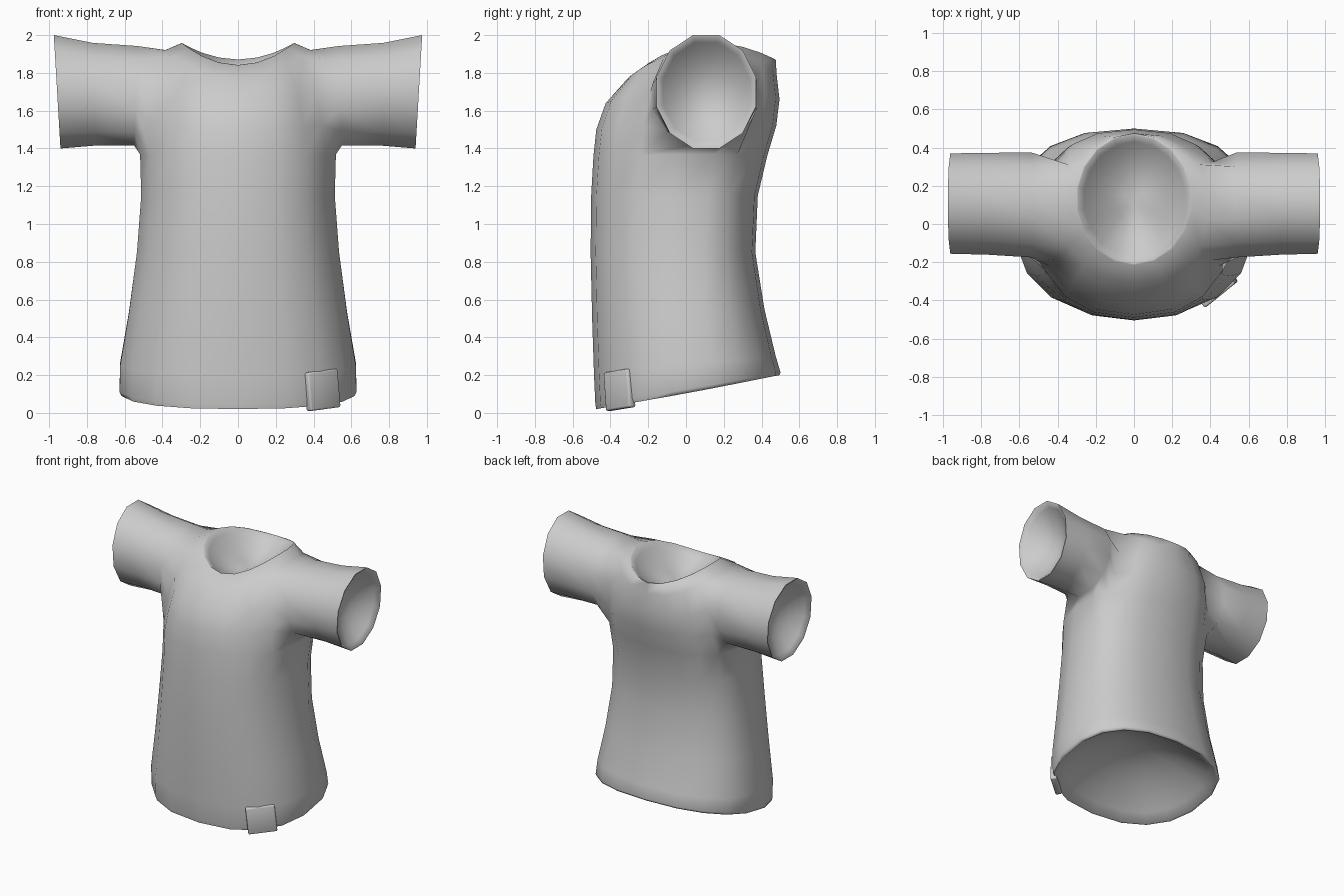
import bpy, bmesh, math
from mathutils import Vector, Matrix

if "Cube" in bpy.data.objects:
    bpy.data.objects.remove(bpy.data.objects["Cube"])

fabric = bpy.data.materials.new("grey fabric")
fabric.use_nodes = True
GREY = (0.6, 0.6, 0.6, 1)
fabric.diffuse_color = GREY
fabric.node_tree.nodes["Principled BSDF"].inputs["Base Color"].default_value = GREY

SEGS = 18


def finish(bm, name, angle):
    bmesh.ops.recalc_face_normals(bm, faces=bm.faces)
    mesh = bpy.data.meshes.new(name)
    bm.to_mesh(mesh)
    bm.free()
    mesh.materials.append(fabric)
    obj = bpy.data.objects.new(name, mesh)
    bpy.context.collection.objects.link(obj)
    bpy.ops.object.select_all(action="DESELECT")
    obj.select_set(True)
    bpy.context.view_layer.objects.active = obj
    bpy.ops.object.shade_smooth_by_angle(angle=math.radians(angle))


def bridge(bm, a, b):
    for i in range(len(a)):
        j = (i + 1) % len(a)
        bm.faces.new((a[i], a[j], b[j], b[i]))


def body_ring(bm, zf, zs, zb, rx, yf, cy, yb, power, fullness):
    """Ring with separate heights and depths at front, side and back."""
    verts = []
    for k in range(SEGS):
        a = math.radians(-30 + 360 * k / SEGS)
        c, s = math.cos(a), math.sin(a)
        y_end, z_end = (yf, zf) if s < 0 else (yb, zb)
        verts.append(bm.verts.new((math.copysign(rx * abs(c) ** fullness, c),
                                   cy + (y_end - cy) * abs(s) ** fullness,
                                   zs + (z_end - zs) * abs(s) ** power)))
    return verts


def dish(bm, loop, inward, depth):
    """Thin lip and a hollow bowl closing an opening."""
    centre = sum((v.co for v in loop), Vector()) / len(loop)
    previous = loop
    for s in (0.975, 0.87, 0.72, 0.54, 0.34, 0.14):
        drop = inward * depth * (0.95 - s * s) if s < 0.9 else Vector()
        ring = [bm.verts.new(centre + (v.co - centre) * s + drop) for v in loop]
        bridge(bm, previous, ring)
        previous = ring
    bm.faces.new(previous)


# Shirt body: rings from hem to neck
bm = bmesh.new()
profile = [
    (.02, .11, .20, .625, -.475, .04, .495, .84, .84),
    (.045, .13, .215, .635, -.48, .04, .50, .84, .84),
    (.20, .26, .30, .632, -.487, .03, .475, 1, .84),
    (.50, .53, .55, .585, -.497, .02, .415, 1, .84),
    (.85, .85, .85, .542, -.505, .02, .367, 1, .84),
    (1.15, 1.15, 1.15, .519, -.502, .04, .38, 1, .84),
    (1.36, 1.37, 1.36, .525, -.49, .07, .43, 1, .84),
    (1.50, 1.53, 1.52, .50, -.475, .10, .478, 2, .84),
    (1.64, 1.72, 1.66, .465, -.425, .11, .495, 2, .84),
    (1.775, 1.925, 1.79, .39, -.305, .11, .48, 2, .88),
    (1.84, 1.96, 1.87, .305, -.215, .13, .475, 2, 1),
]
rings = [body_ring(bm, *p) for p in profile]
LOW, HIGH = 6, 9
for r in range(len(rings) - 1):
    for k in range(SEGS):
        # Leave a three by three armhole on each side
        if LOW <= r < HIGH and k % 9 < 3:
            continue
        j = (k + 1) % SEGS
        bm.faces.new((rings[r][k], rings[r][j], rings[r + 1][j], rings[r + 1][k]))

# Sleeves: tubes growing out of the armholes
sleeve = [(.55, .53, .10, 1.679, .276, .263), (.76, .77, .106, 1.687, .268, .272),
          (.94, .975, .107, 1.70, .264, .30)]
for side, start in ((1, 0), (-1, 9)):
    low, mid1, mid2, high = (rings[r][start:start + 4] for r in range(LOW, HIGH + 1))
    previous = low + [mid1[3], mid2[3]] + high[::-1] + [mid2[0], mid1[0]]
    for x_low, x_high, cy, cz, ry, rz in sleeve:
        ring = []
        for k in range(12):
            a = math.radians(225 + 30 * k)
            y, z = side * math.cos(a), math.sin(a) / math.cos(math.radians(15))
            x = x_low + (x_high - x_low) * (z + 1) / 2
            ring.append(bm.verts.new((side * x, cy + ry * y * 1.03, cz + rz * z)))
        bridge(bm, previous, ring)
        previous = ring
    dish(bm, previous, Vector((-side, 0, 0)), 0.16)

dish(bm, rings[-1], Vector((0, 0, -1)), 0.18)
dish(bm, rings[0], Vector((0, 0, 1)), 0.25)
finish(bm, "shirt", 66)

# Small soft-edged label wrapped on the hem
bm = bmesh.new()
bmesh.ops.create_cube(bm, size=1)
bmesh.ops.transform(bm, verts=bm.verts, matrix=(
    Matrix.Translation((.445, -.352, .122)) @ Matrix.Rotation(math.radians(39), 4, "Z")
    @ Matrix.Rotation(math.radians(-6), 4, "Y") @ Matrix.Diagonal((.205, .045, .205, 1))))
bmesh.ops.bevel(bm, geom=bm.edges[:], offset=.01, segments=2, profile=.5, affect="EDGES")
finish(bm, "hem_label", 60)
